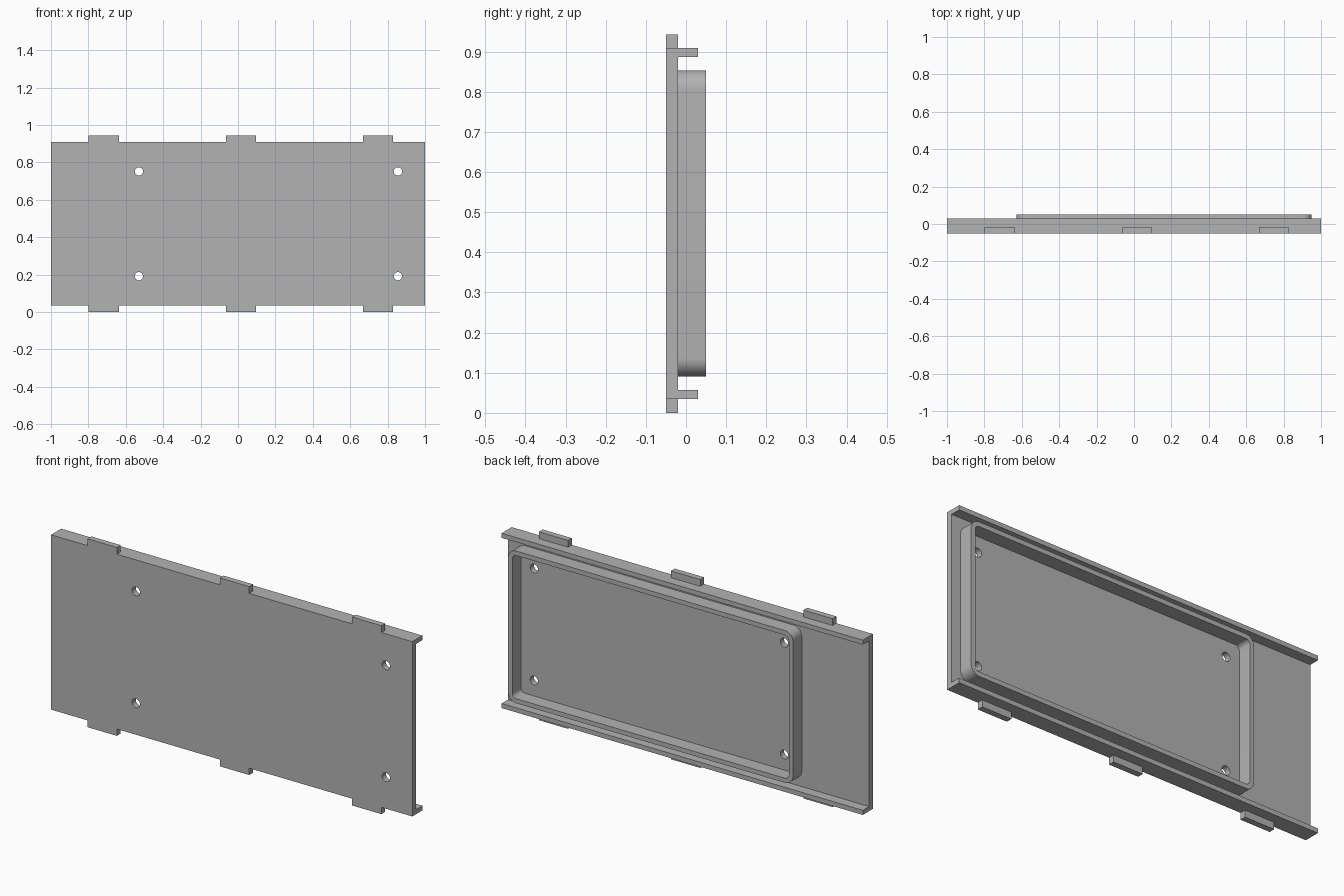
import bpy
import math
from mathutils import Vector

cube = bpy.data.objects.get("Cube")
if cube:
    bpy.data.objects.remove(cube, do_unlink=True)

grey = bpy.data.materials.new("plain_grey")
grey.use_nodes = True
GREY = (0.45, 0.45, 0.45, 1)
grey.diffuse_color = GREY
grey.node_tree.nodes["Principled BSDF"].inputs["Base Color"].default_value = GREY

# Overall levels
FRONT, BACK, LIP = -0.05, -0.02, 0.03
LOW, HIGH, TOP = 0.034, 0.909, 0.943
MID = TOP / 2


def make_object(name, verts, faces):
    mesh = bpy.data.meshes.new(name)
    mesh.from_pydata(verts, [], faces)
    mesh.materials.append(grey)
    obj = bpy.data.objects.new(name, mesh)
    bpy.context.collection.objects.link(obj)
    return obj


def box(name, x, y, z):
    verts = [(a, b, c) for a in x for b in y for c in z]
    faces = [(0, 1, 3, 2), (4, 6, 7, 5), (0, 4, 5, 1),
             (2, 3, 7, 6), (0, 2, 6, 4), (1, 5, 7, 3)]
    return make_object(name, verts, faces)


# Channel-shaped panel: a C profile swept along x
t = 0.023
profile = [(FRONT, LOW), (LIP, LOW), (LIP, LOW + t), (BACK, LOW + t),
           (BACK, HIGH - t), (LIP, HIGH - t), (LIP, HIGH), (FRONT, HIGH)]
n = len(profile)
verts = [(x, y, z) for x in (-1, 1) for y, z in profile]
faces = [(i, i + n, (i + 1) % n + n, (i + 1) % n) for i in range(n)]
faces += [tuple(range(n)), tuple(reversed(range(n, 2 * n)))]
panel = make_object("panel", verts, faces)

# Four screw holes through the panel
for x in (-0.53, 0.855):
    for z in (MID - 0.28, MID + 0.28):
        bpy.ops.mesh.primitive_cylinder_add(
            vertices=32, radius=0.022, depth=0.1,
            location=(x, (FRONT + BACK) / 2, z), rotation=(math.pi / 2, 0, 0))
        cutter = bpy.context.object
        cutter.name = "hole_cutter"
        cutter.hide_render = True
        cutter.hide_set(True)
        cutter.data.materials.append(grey)
        cut = panel.modifiers.new("hole", 'BOOLEAN')
        cut.operation = 'DIFFERENCE'
        cut.solver = 'EXACT'
        cut.object = cutter

# Bake the holes and remove the cutters
bpy.context.view_layer.update()
baked = bpy.data.meshes.new_from_object(
    panel.evaluated_get(bpy.context.evaluated_depsgraph_get()))
panel.modifiers.clear()
panel.data = baked
for obj in [o for o in bpy.data.objects if o.name.startswith("hole_cutter")]:
    bpy.data.objects.remove(obj, do_unlink=True)

# Locating tabs along the upper and lower edges
for x in (-0.717, 0.016, 0.748):
    span = (x - 0.081, x + 0.081)
    box("upper_tab", span, (FRONT, BACK), (HIGH, TOP))
    box("lower_tab", span, (FRONT, BACK), (0, LOW))


# Raised rounded wall on the back
def rounded_loop(inset, y, steps=10):
    x0, x1, z0, z1, r = -0.627, 0.95, 0.091, 0.853, 0.045
    points = []
    corners = [(x1 - r, z1 - r), (x0 + r, z1 - r), (x0 + r, z0 + r), (x1 - r, z0 + r)]
    for k, (cx, cz) in enumerate(corners):
        for s in range(steps + 1):
            a = (k + s / steps) * math.pi / 2
            points.append(Vector((cx + (r - inset) * math.cos(a), y,
                                  cz + (r - inset) * math.sin(a))))
    return points


rings = [rounded_loop(0, BACK), rounded_loop(0, 0.05),
         rounded_loop(t, 0.05), rounded_loop(t, BACK)]
m = len(rings[0])
faces = [(a * m + i, (a + 1) % 4 * m + i, (a + 1) % 4 * m + (i + 1) % m, a * m + (i + 1) % m)
         for a in range(4) for i in range(m)]
wall = make_object("back_wall", [p for ring in rings for p in ring], faces)

# Consistent normals, smooth rounded faces with sharp edges
bpy.ops.object.select_all(action='DESELECT')
for obj in (panel, wall):
    obj.select_set(True)
    bpy.context.view_layer.objects.active = obj
    bpy.ops.object.mode_set(mode='EDIT')
    bpy.ops.mesh.select_all(action='SELECT')
    bpy.ops.mesh.normals_make_consistent(inside=False)
    bpy.ops.object.mode_set(mode='OBJECT')
    bpy.ops.object.shade_smooth_by_angle(angle=math.radians(30))
    obj.select_set(False)
